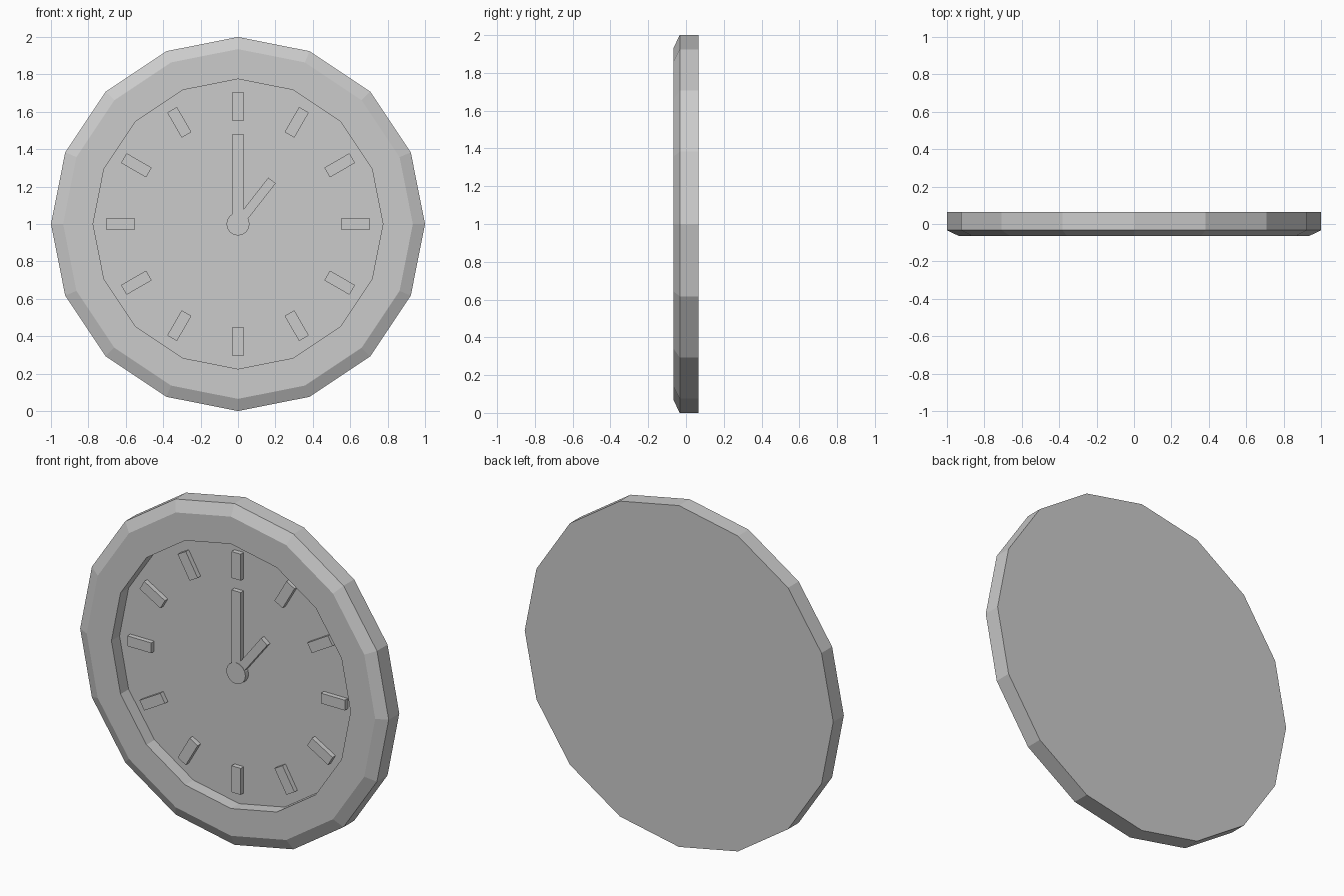
import bpy, bmesh, math
from mathutils import Matrix, Vector

SIDES = 16
FLOOR_Y = 0.01      # recessed dial plane
RAISED_Y = -0.018   # front of markers and hands
CENTRE = Vector((0, 0, 1))

cube = bpy.data.objects.get("Cube")
if cube:
    bpy.data.objects.remove(cube, do_unlink=True)

grey = bpy.data.materials.new("light_grey")
grey.use_nodes = True
colour = (0.6, 0.6, 0.6, 1)
grey.diffuse_color = colour
grey.node_tree.nodes["Principled BSDF"].inputs["Base Color"].default_value = colour


def finish(name, bm):
    bmesh.ops.recalc_face_normals(bm, faces=bm.faces)
    mesh = bpy.data.meshes.new(name)
    bm.to_mesh(mesh)
    bm.free()
    mesh.materials.append(grey)
    obj = bpy.data.objects.new(name, mesh)
    obj.location = CENTRE
    bpy.context.collection.objects.link(obj)
    return obj


def turned(name, profile, sides=SIDES):
    """Stack polygon rings of (radius, y) and cap both ends."""
    bm = bmesh.new()
    rings = []
    for radius, y in profile:
        angles = [2 * math.pi * i / sides for i in range(sides)]
        rings.append([bm.verts.new((radius * math.sin(a), y, radius * math.cos(a)))
                      for a in angles])
    for a, b in zip(rings, rings[1:]):
        for i in range(sides):
            j = (i + 1) % sides
            bm.faces.new((a[i], a[j], b[j], b[i]))
    bm.faces.new(rings[0])
    bm.faces.new(rings[-1])
    return finish(name, bm)


def radial_bar(name, inner, outer, width, degrees):
    """Box lying on the dial, pointing outward at a clockwise angle."""
    bm = bmesh.new()
    depth = FLOOR_Y - RAISED_Y
    place = (Matrix.Rotation(math.radians(degrees), 4, 'Y')
             @ Matrix.Translation((0, (FLOOR_Y + RAISED_Y) / 2, (inner + outer) / 2))
             @ Matrix.Diagonal((width, depth, outer - inner, 1)))
    bmesh.ops.create_cube(bm, size=1, matrix=place)
    return finish(name, bm)


# Case: flat back, chamfered front rim and recessed dial
turned("clock_case", [(1, 0.065), (1, -0.033), (0.935, -0.065),
                      (0.775, -0.065), (0.775, FLOOR_Y)])

# Hour markers
for hour in range(1, 13):
    radial_bar(f"hour_marker_{hour}", 0.55, 0.705, 0.06, hour * 30)

# Hands and centre hub
radial_bar("minute_hand", 0.03, 0.48, 0.06, 0)
radial_bar("hour_hand", 0.03, 0.295, 0.05, 38)
turned("centre_hub", [(0.062, FLOOR_Y), (0.062, RAISED_Y - 0.002)])
